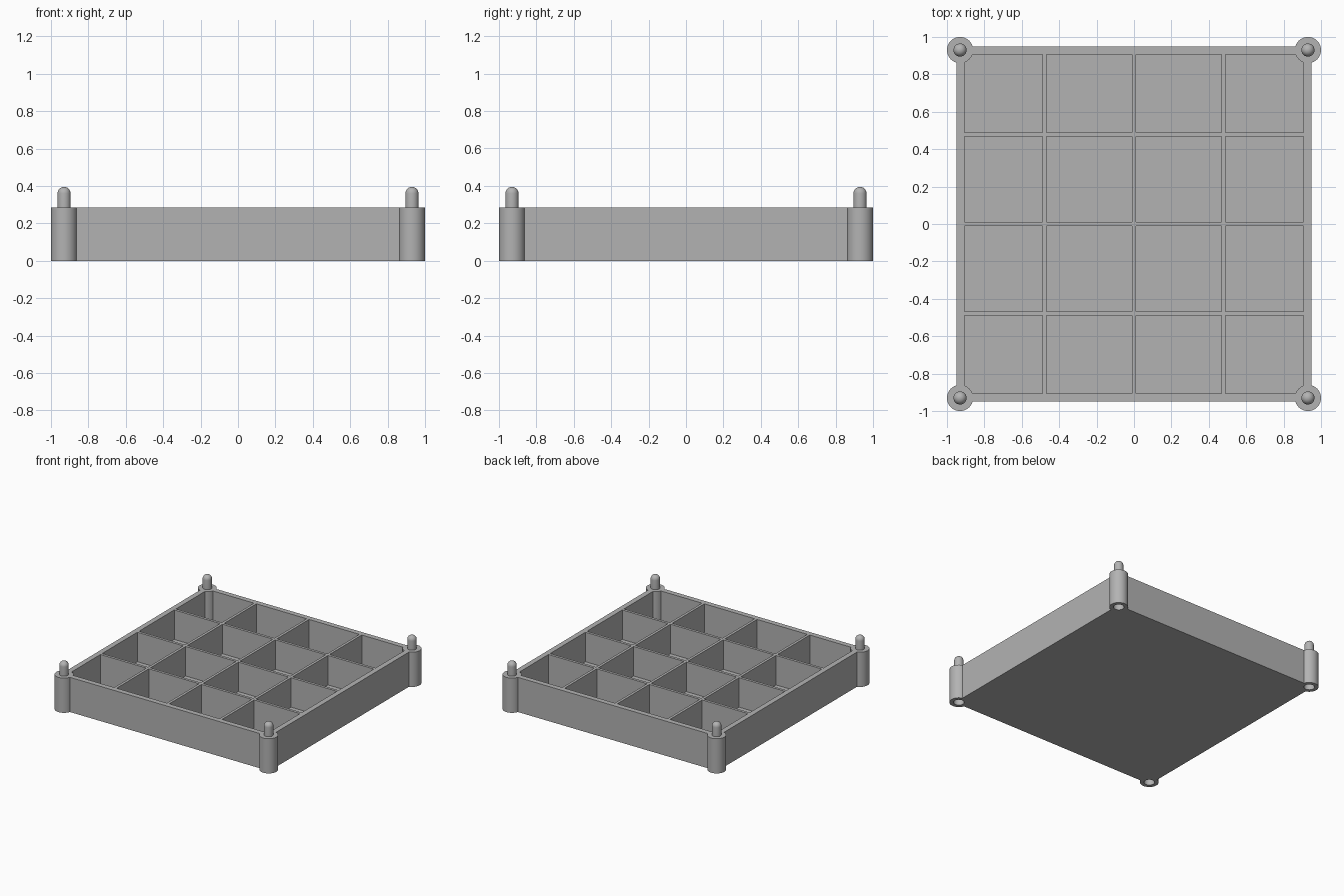
import bpy
import bmesh
import math
from mathutils import Matrix, Vector

if "Cube" in bpy.data.objects:
    bpy.data.objects.remove(bpy.data.objects["Cube"], do_unlink=True)

HEIGHT, FLOOR = 0.285, 0.043
OUTER, INNER = 0.95, 0.907         # half widths of the tray outside and inside
DIVIDERS, HALF_DIVIDER = (-0.479, 0, 0.479), 0.011
POST, POST_RADIUS = 0.93, 0.07
CORNERS = [(x, y) for x in (-POST, POST) for y in (-POST, POST)]

grey = bpy.data.materials.new("grey plastic")
grey.use_nodes = True
colour = (0.45, 0.45, 0.45, 1)
grey.diffuse_color = colour
grey.node_tree.nodes["Principled BSDF"].inputs["Base Color"].default_value = colour


def make_object(name, bm):
    bmesh.ops.recalc_face_normals(bm, faces=bm.faces)
    mesh = bpy.data.meshes.new(name)
    bm.to_mesh(mesh)
    bm.free()
    mesh.materials.append(grey)
    obj = bpy.data.objects.new(name, mesh)
    bpy.context.collection.objects.link(obj)
    return obj


def add_box(bm, low, high):
    low, high = Vector(low), Vector(high)
    place = Matrix.Translation((low + high) / 2) @ Matrix.Diagonal((*(high - low), 1))
    bmesh.ops.create_cube(bm, size=1, matrix=place)


def cut(obj, cutter):
    cutter.hide_render = True
    mod = obj.modifiers.new("cut", "BOOLEAN")
    mod.operation, mod.solver, mod.object = "DIFFERENCE", "EXACT", cutter
    bpy.context.view_layer.objects.active = obj
    bpy.ops.object.modifier_apply(modifier=mod.name)
    bpy.data.objects.remove(cutter, do_unlink=True)


# Tray block
bm = bmesh.new()
add_box(bm, (-OUTER, -OUTER, 0), (OUTER, OUTER, HEIGHT))
tray = make_object("tray", bm)

# Sixteen compartments between the dividers
starts = [-INNER] + [d + HALF_DIVIDER for d in DIVIDERS]
ends = [d - HALF_DIVIDER for d in DIVIDERS] + [INNER]
bm = bmesh.new()
for x0, x1 in zip(starts, ends):
    for y0, y1 in zip(starts, ends):
        add_box(bm, (x0, y0, FLOOR), (x1, y1, HEIGHT + 0.1))
cut(tray, make_object("compartment_cutter", bm))

# Room for the corner posts
bm = bmesh.new()
for x, y in CORNERS:
    bmesh.ops.create_cone(bm, cap_ends=True, segments=48, radius1=POST_RADIUS - 0.001,
                          radius2=POST_RADIUS - 0.001, depth=1,
                          matrix=Matrix.Translation((x, y, 0)))
cut(tray, make_object("post_cutter", bm))

# Corner posts: socket below, domed pin above, turned from one profile
PIN, PIN_TOP, SOCKET, SOCKET_TOP = 0.035, 0.395, 0.04, 0.12
profile = [(0, SOCKET_TOP), (SOCKET, SOCKET_TOP), (SOCKET, 0), (POST_RADIUS, 0),
           (POST_RADIUS, HEIGHT), (PIN, HEIGHT)]
for i in range(9):
    a = math.radians(90 * i / 8)
    profile.append((PIN * math.cos(a), PIN_TOP - PIN + PIN * math.sin(a)))

for x, y in CORNERS:
    bm = bmesh.new()
    verts = [bm.verts.new((r, 0, z)) for r, z in profile]
    edges = [bm.edges.new(pair) for pair in zip(verts, verts[1:])]
    bmesh.ops.spin(bm, geom=verts + edges, cent=(0, 0, 0), axis=(0, 0, 1),
                   angle=math.tau, steps=48)
    bmesh.ops.remove_doubles(bm, verts=bm.verts, dist=0.0001)
    side = ("front" if y < 0 else "back") + ("_left" if x > 0 else "_right")
    post = make_object(side + "_post", bm)
    post.location = (x, y, 0)
    bpy.ops.object.select_all(action="DESELECT")
    post.select_set(True)
    bpy.context.view_layer.objects.active = post
    bpy.ops.object.shade_smooth_by_angle(angle=math.radians(35))
